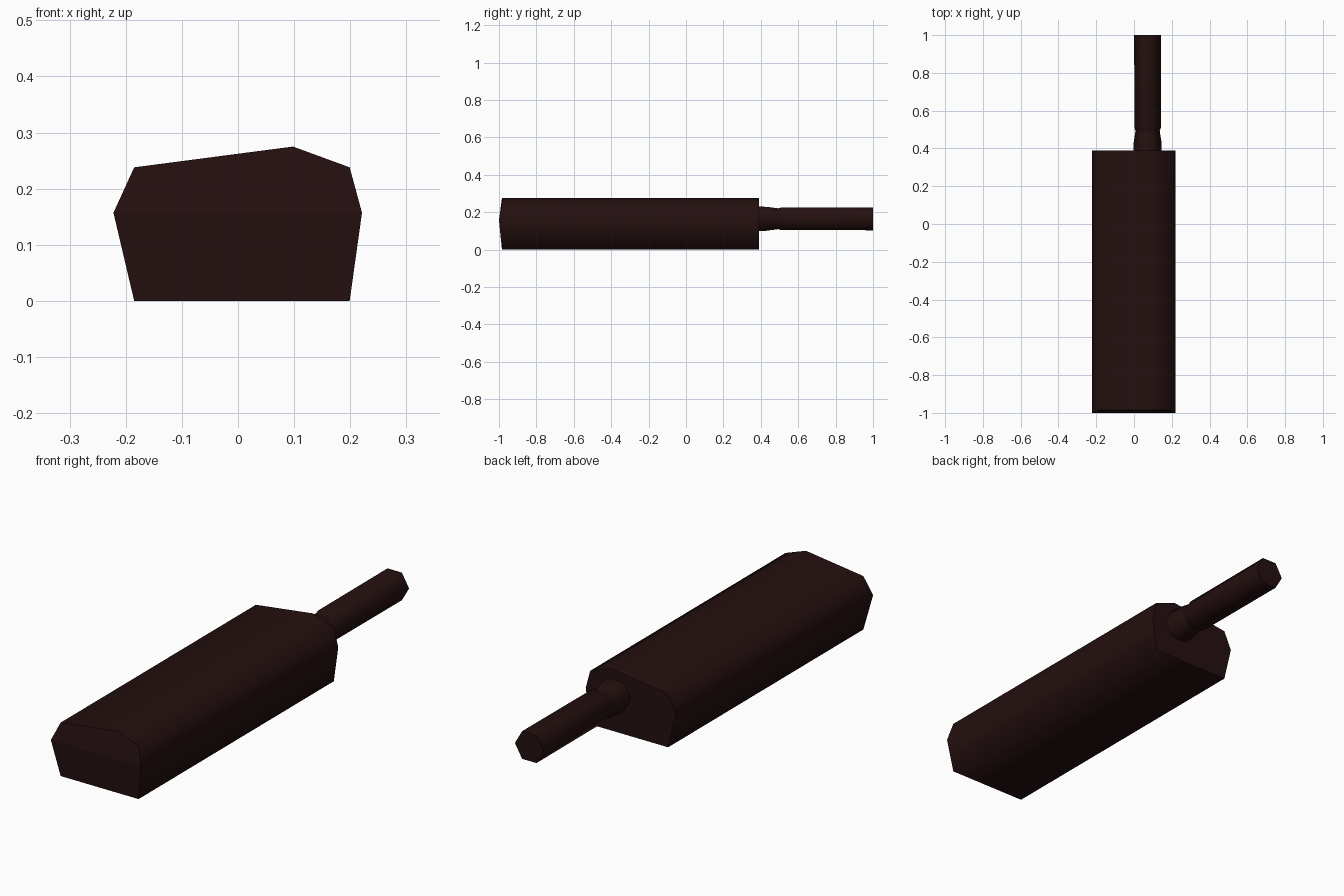
import bpy, bmesh, math

if "Cube" in bpy.data.objects:
    bpy.data.objects.remove(bpy.data.objects["Cube"])

wood = bpy.data.materials.new("dark brown wood")
wood.diffuse_color = (0.018, 0.005, 0.005, 1)
wood.use_nodes = True
wood.node_tree.nodes["Principled BSDF"].inputs["Base Color"].default_value = wood.diffuse_color


def loft(name, rings, split=None):
    """Skin a list of rings; sides are smooth, the caps have sharp borders.
    split = two profile indices where the first cap is folded."""
    bm = bmesh.new()
    loops = [[bm.verts.new(p) for p in r] for r in rings]
    n = len(loops[0])
    for a, b in zip(loops, loops[1:]):
        for i in range(n):
            j = (i + 1) % n
            bm.faces.new((a[i], a[j], b[j], b[i])).smooth = True
    first = loops[0]
    if split:
        s, e = split
        caps = [bm.faces.new(first[s:e + 1]),
                bm.faces.new(first[e:] + first[:s + 1])]
    else:
        caps = [bm.faces.new(first)]
    caps.append(bm.faces.new(loops[-1]))
    for f in caps:
        for e in f.edges:
            e.smooth = False
    bmesh.ops.recalc_face_normals(bm, faces=bm.faces)
    me = bpy.data.meshes.new(name)
    bm.to_mesh(me)
    bm.free()
    me.materials.append(wood)
    ob = bpy.data.objects.new(name, me)
    bpy.context.collection.objects.link(ob)
    return ob


# Blade: faceted cross-section, front end bulging at mid height
profile = [(-0.185, 0), (-0.222, 0.157), (-0.185, 0.238), (0.098, 0.275),
           (0.199, 0.238), (0.221, 0.157), (0.199, 0)]
front = [(x, -1.0 if z == 0.157 else -0.984, z) for x, z in profile]
back = [(x, 0.39, z) for x, z in profile]
loft("blade", [front, back], split=(1, 5))


def hexagon(y, r):
    return [(0.072 + r * math.cos(k * math.pi / 3), y,
             0.165 + r * math.sin(k * math.pi / 3)) for k in range(6)]


# Neck: collar tapering towards the grip
loft("neck", [hexagon(y, r) for y, r in ((0.37, 0.075), (0.43, 0.074), (0.5, 0.063))])

# Grip: six-sided bar
loft("grip", [hexagon(y, r) for y, r in ((0.49, 0.063), (0.51, 0.07), (1.0, 0.071))])
